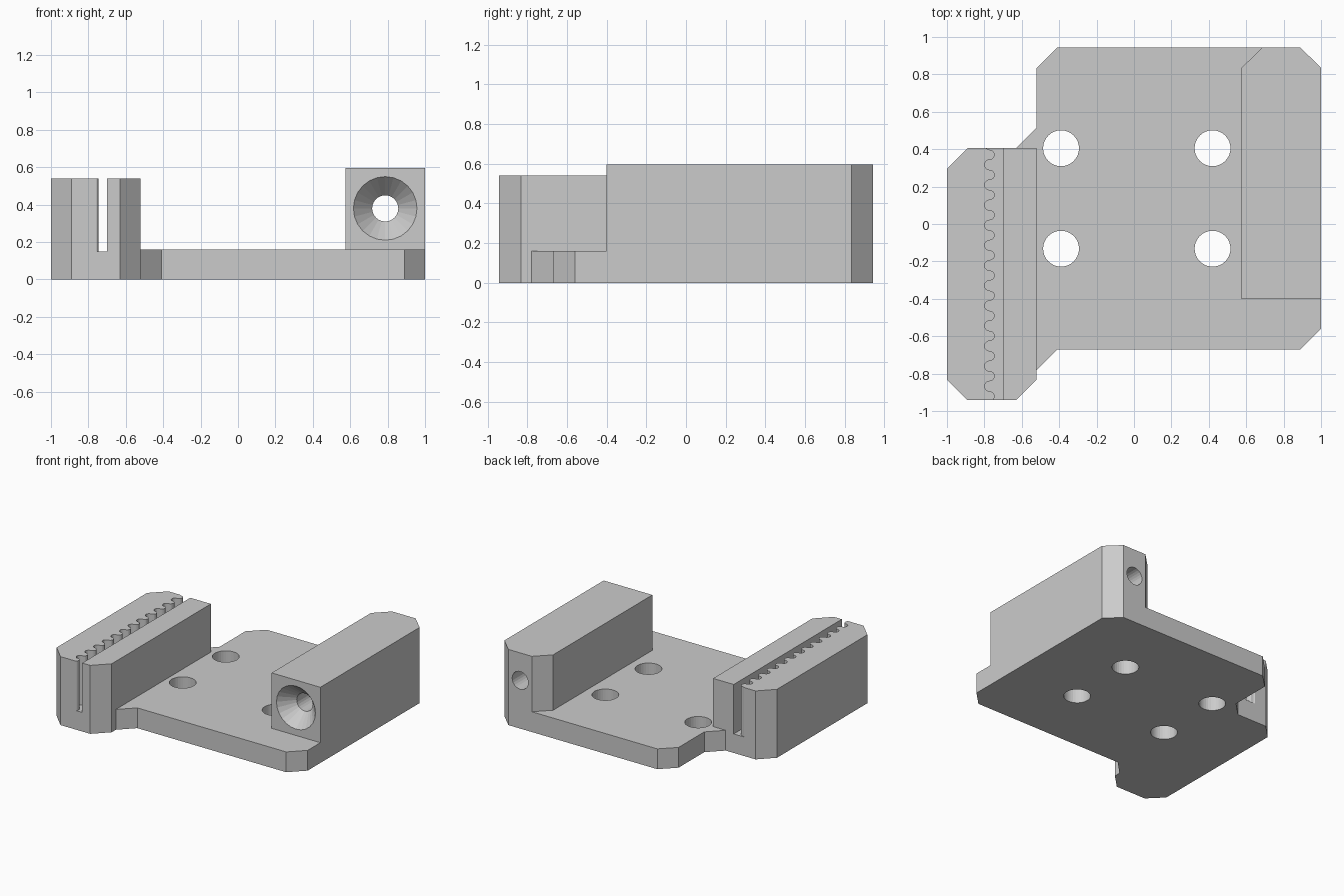
import bpy, bmesh
from math import pi, sin, cos
from mathutils import Matrix

if "Cube" in bpy.data.objects:
    bpy.data.objects.remove(bpy.data.objects["Cube"])


def make_object(name, bm):
    bmesh.ops.recalc_face_normals(bm, faces=bm.faces[:])
    mesh = bpy.data.meshes.new(name)
    bm.to_mesh(mesh)
    bm.free()
    ob = bpy.data.objects.new(name, mesh)
    bpy.context.collection.objects.link(ob)
    return ob


def prism(name, outline, z0, z1):
    bm = bmesh.new()
    face = bm.faces.new([bm.verts.new((x, y, z0)) for x, y in outline])
    ext = bmesh.ops.extrude_face_region(bm, geom=[face])
    for v in ext["geom"]:
        if isinstance(v, bmesh.types.BMVert):
            v.co.z = z1
    return make_object(name, bm)


def cone(name, r1, r2, depth, centre, segments, along_y=False):
    bm = bmesh.new()
    bmesh.ops.create_cone(bm, cap_ends=True, segments=segments,
                          radius1=r1, radius2=r2, depth=depth)
    rot = Matrix.Rotation(-pi / 2, 4, 'X') if along_y else Matrix()
    bm.transform(Matrix.Translation(centre) @ rot)
    return make_object(name, bm)


def combine(target, other, operation):
    mod = target.modifiers.new("combine", 'BOOLEAN')
    mod.operation, mod.solver, mod.object = operation, 'EXACT', other
    other.hide_render = True
    bpy.context.view_layer.objects.active = target
    bpy.ops.object.modifier_apply(modifier=mod.name)
    bpy.data.objects.remove(other)


FRONT, BACK, CLAMP_BACK = -0.942, 0.943, 0.405

# base plate with clipped corners, running a little into the clamp
body = prism("belt_mount_body", [
    (-0.41, BACK), (0.89, BACK), (1, 0.835), (1, -0.56), (0.89, -0.67),
    (-0.41, -0.67), (-0.52, -0.78), (-0.63, -0.78), (-0.63, CLAMP_BACK),
    (-0.52, 0.515), (-0.52, 0.835)], 0, 0.16)

# belt clamp block
clamp = prism("belt_clamp", [
    (-1, -0.832), (-0.89, FRONT), (-0.63, FRONT), (-0.52, -0.832),
    (-0.52, CLAMP_BACK), (-0.89, CLAMP_BACK), (-1, 0.295)], 0, 0.54)

# belt slot: straight right wall, left wall of alternating half-round teeth
R, TOOTH_X = 0.0269, -0.772
start = FRONT - 0.006
wave = [(TOOTH_X, start - 0.05)]
for i in range(26):
    side = 1 if i % 2 == 0 else -1
    mid = start + (2 * i + 1) * R
    for k in range(8):
        a = pi * k / 8
        wave.append((TOOTH_X + side * R * sin(a), mid - R * cos(a)))
end = start + 52 * R
wave += [(TOOTH_X, end), (-0.70, end), (-0.70, start - 0.05)]
combine(clamp, prism("slot_cutter", wave, 0.15, 0.7), 'DIFFERENCE')

# screw block with a countersunk bore
block = prism("screw_block", [
    (0.575, -0.402), (1, -0.402), (1, 0.835), (0.89, BACK),
    (0.685, BACK), (0.575, 0.835)], 0, 0.597)
combine(block, cone("bore_cutter", 0.07, 0.07, 2, (0.787, 0.3, 0.38), 24, True),
        'DIFFERENCE')
combine(block, cone("countersink_cutter", 0.18, 0.05, 0.143,
                    (0.787, -0.3415, 0.38), 24, True), 'DIFFERENCE')

# join the parts
combine(body, clamp, 'UNION')
combine(body, block, 'UNION')

# four mounting holes
for x in (-0.39, 0.42):
    for y in (0.405, -0.132):
        combine(body, cone("hole_cutter", 0.096, 0.096, 0.5, (x, y, 0.08), 32),
                'DIFFERENCE')
